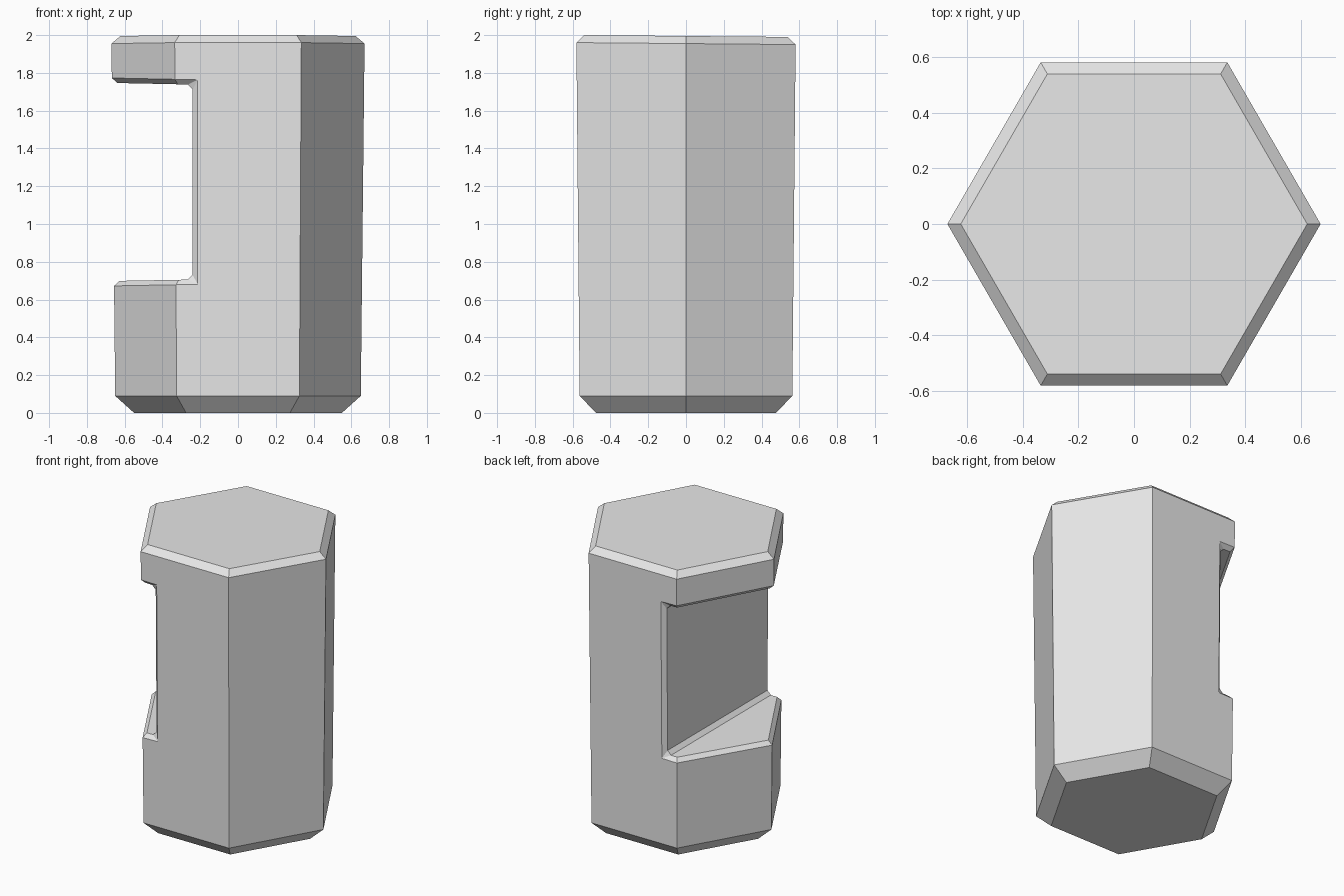
import bpy, bmesh, math
from mathutils import Vector

cube = bpy.data.objects.get("Cube")
if cube:
    bpy.data.objects.remove(cube, do_unlink=True)

grey = bpy.data.materials.new("plain_grey")
grey.use_nodes = True
grey.diffuse_color = (0.8, 0.8, 0.8, 1)
grey.node_tree.nodes["Principled BSDF"].inputs["Base Color"].default_value = (0.8, 0.8, 0.8, 1)


def loft(name, rings):
    """Closed solid through matching loops of points."""
    bm = bmesh.new()
    loops = [[bm.verts.new(p) for p in ring] for ring in rings]
    for low, high in zip(loops, loops[1:]):
        for i in range(len(low)):
            j = (i + 1) % len(low)
            bm.faces.new((low[i], low[j], high[j], high[i]))
    bm.faces.new(loops[0][::-1])
    bm.faces.new(loops[-1])
    bmesh.ops.recalc_face_normals(bm, faces=bm.faces)
    mesh = bpy.data.meshes.new(name)
    bm.to_mesh(mesh)
    bm.free()
    obj = bpy.data.objects.new(name, mesh)
    bpy.context.collection.objects.link(obj)
    return obj


def hexagon(radius, z, tilt):
    pts = []
    for i in range(6):
        a = math.radians(60 * i)
        y = radius * math.sin(a)
        pts.append((radius * math.cos(a), y, z - tilt * (y + 0.54)))
    return pts


# Slightly flared hexagonal body with chamfered ends and a faintly tilted top
body = loft("hexagonal_body", [
    hexagon(0.55, 0, 0), hexagon(0.65, 0.09, 0),
    hexagon(0.67, 1.96, 0.009), hexagon(0.622, 2.0, 0.009)])
body.data.materials.append(grey)

# Side notch cutter, running right through from front to back
notch = [(-1, 0.692), (-0.24, 0.706), (-0.24, 1.738), (-1, 1.754)]
cutter = loft("notch_cutter", [[(x, y, z) for x, z in notch] for y in (-1, 1)])
cutter.hide_render = True
cut = body.modifiers.new("notch", "BOOLEAN")
cut.operation = "DIFFERENCE"
cut.object = cutter
cut.solver = "EXACT"
bpy.context.view_layer.objects.active = body
bpy.ops.object.modifier_apply(modifier=cut.name)
bpy.data.objects.remove(cutter, do_unlink=True)

# Chamfer every edge of the notch, inside and out
bm = bmesh.new()
bm.from_mesh(body.data)


def in_notch(face):
    for (x0, z0), (x1, z1) in zip(notch, notch[1:]):
        normal = Vector((z0 - z1, 0, x1 - x0)).normalized()
        if all(abs(normal.dot(v.co - Vector((x0, 0, z0)))) < 0.001 for v in face.verts):
            return True
    return False


walls = [f for f in bm.faces if in_notch(f)]
edges = list({e for f in walls for e in f.edges})
bmesh.ops.bevel(bm, geom=edges, offset=0.026, offset_type="OFFSET",
                segments=1, affect="EDGES", profile=0.5, clamp_overlap=True)
bmesh.ops.recalc_face_normals(bm, faces=bm.faces)
for f in bm.faces:
    f.smooth = False
    f.material_index = 0
bm.to_mesh(body.data)
bm.free()
